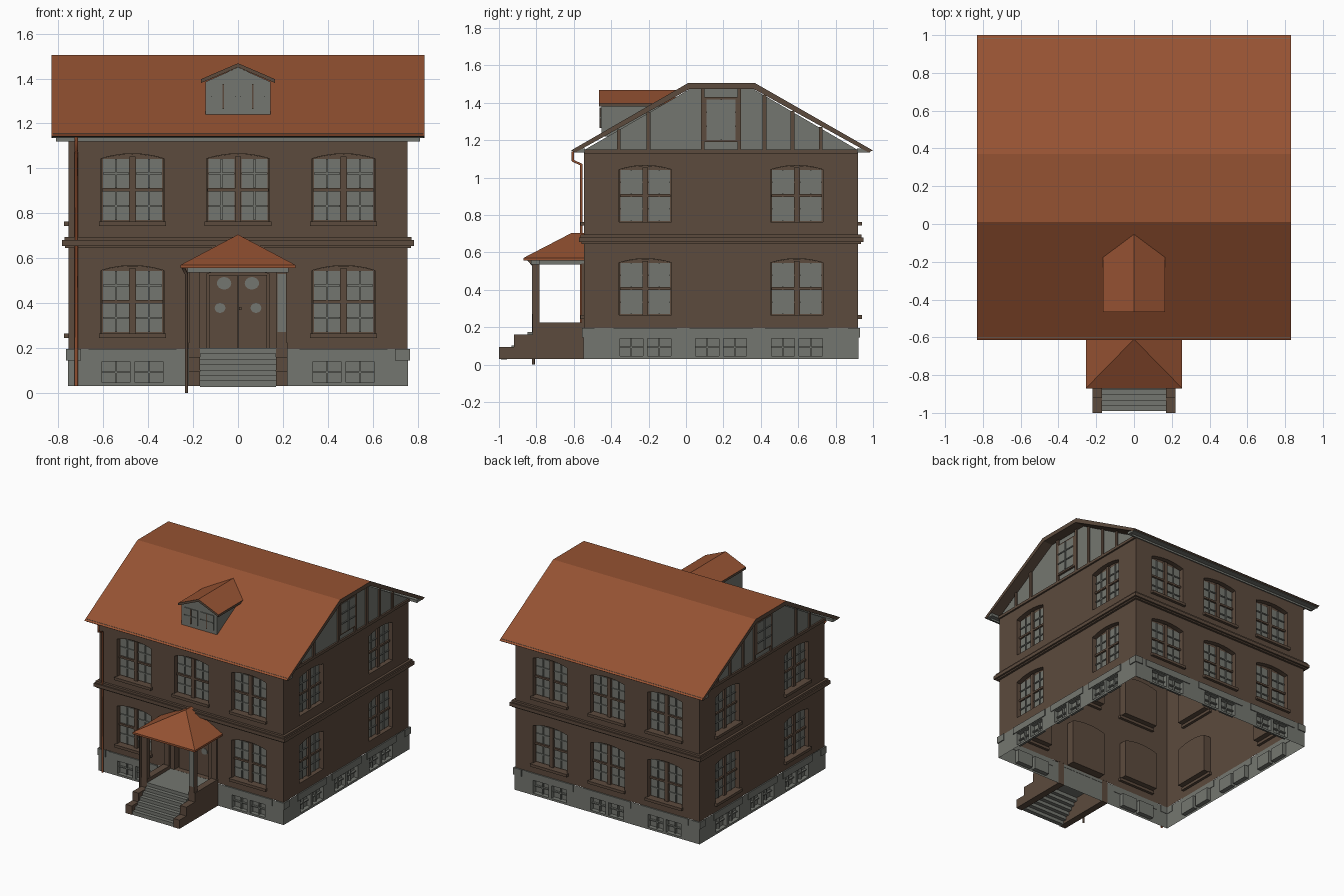
import bpy, bmesh, math
from mathutils import Matrix, Vector

if "Cube" in bpy.data.objects:
    bpy.data.objects.remove(bpy.data.objects["Cube"], do_unlink=True)


def material(name, rgb):
    m = bpy.data.materials.new(name)
    m.use_nodes = True
    m.diffuse_color = (*rgb, 1)
    m.node_tree.nodes["Principled BSDF"].inputs["Base Color"].default_value = (*rgb, 1)
    return m


BRICK = material("brown brick", (0.107, 0.069, 0.047))
TILE = material("orange roof tile", (0.30, 0.084, 0.032))
STONE = material("grey stone", (0.175, 0.183, 0.162))
I = Matrix.Identity(4)
parts = {}  # name -> (bmesh, material)


def part(name, mat):
    return parts.setdefault(name, (bmesh.new(), mat))[0]


def prism(name, mat, outline, y0, y1, M=I):
    """Extrude an outline in the local xz plane from y0 to y1."""
    bm = part(name, mat)
    a = [bm.verts.new(M @ Vector((x, y0, z))) for x, z in outline]
    b = [bm.verts.new(M @ Vector((x, y1, z))) for x, z in outline]
    n = len(outline)
    faces = [bm.faces.new(a), bm.faces.new(b[::-1])]
    faces += [bm.faces.new((a[i], b[i], b[(i + 1) % n], a[(i + 1) % n])) for i in range(n)]
    bmesh.ops.recalc_face_normals(bm, faces=faces)


def box(name, mat, x0, x1, y0, y1, z0, z1, M=I):
    prism(name, mat, [(x0, z0), (x1, z0), (x1, z1), (x0, z1)], y0, y1, M)


def hull(name, mat, points):
    bm = part(name, mat)
    bmesh.ops.convex_hull(bm, input=[bm.verts.new(p) for p in points])


def build(name):
    bm, mat = parts.pop(name)
    me = bpy.data.meshes.new(name)
    bm.to_mesh(me)
    bm.free()
    me.materials.append(mat)
    ob = bpy.data.objects.new(name, me)
    bpy.context.scene.collection.objects.link(ob)
    return ob


def arch(w, z0, z1, rise):
    steps = [i / 4 - 1 for i in range(9)]
    return [(-w, z0), (w, z0)] + [(-w * t, z1 + rise * (1 - t * t)) for t in steps]


# Each facade has local x along the wall and local -y pointing outward
MID, HX, HY = 0.1875, 0.755, 0.7325


def facade(angle, x, y):
    return Matrix.Translation((x, y, 0)) @ Matrix.Rotation(math.radians(angle), 4, "Z")


FRONT = facade(0, 0, MID - HY)
BACK = facade(180, 0, MID + HY)
LEFT = facade(90, HX, MID)
RIGHT = facade(-90, -HX, MID)
ROWS = (0.265, 0.763)
DEPTH = 0.06


def window(M, u, z0, sill):
    W = M @ Matrix.Translation((u, 0, 0))
    z1 = z0 + 0.28
    prism("wall_cutter", BRICK, arch(0.14, z0, z1, 0.022), -0.1, DEPTH, W)
    prism("window_backing", BRICK, arch(0.139, z0, z1, 0.021), 0.035, DEPTH - 0.001, W)
    for c in (-0.074, 0.074):
        for a, b in ((z0 + 0.006, z0 + 0.133), (z0 + 0.149, z1 - 0.002)):
            box("window_glass", STONE, c - 0.058, c + 0.058, 0.03, 0.036, a, b, W)
            m = (a + b) / 2
            box("window_muntins", STONE, c - 0.004, c + 0.004, 0.022, 0.031, a, b, W)
            box("window_muntins", STONE, c - 0.058, c + 0.058, 0.023, 0.031, m - 0.004, m + 0.004, W)
    box("window_frames", BRICK, -0.014, 0.014, 0.016, 0.04, z0, z1 + 0.01, W)
    box("window_frames", BRICK, -0.135, 0.135, 0.018, 0.04, z0 + 0.134, z0 + 0.148, W)
    if sill:
        box("window_sills", BRICK, -0.15, 0.15, -0.02, 0.02, z0 - 0.02, z0, W)


def cellar_window(M, u, half):
    W = M @ Matrix.Translation((u, 0, 0))
    for c in (-0.074, 0.074):
        box("plinth_cutter", STONE, c - 0.062, c + 0.062, -0.1, 0.03, 0.045, 0.14, W)
        box("cellar_muntins", STONE, c - 0.004, c + 0.004, 0.015, 0.03, 0.045, 0.14, W)
        box("cellar_muntins", STONE, c - 0.062, c + 0.062, 0.015, 0.03, 0.088, 0.096, W)
    box("plinth_lintels", STONE, -half, half, -0.009, 0.0, 0.145, 0.195, W)


# Walls and plinth
box("walls", BRICK, -HX, HX, MID - HY, MID + HY, 0.195, 1.15)
E = 0.003
box("plinth", STONE, -HX - E, HX + E, MID - HY - E, MID + HY + E, 0.03, 0.195)

spots = (
    (FRONT, HX, (-0.47, 0, 0.47), (-0.47, 0.47), (-0.47, 0.47), True),
    (BACK, HX, (-0.47, 0, 0.47), (-0.47, 0, 0.47), (-0.47, 0, 0.47), True),
    (LEFT, HY, (-0.405, 0.405), (-0.405, 0.405), (-0.405, 0, 0.405), False),
    (RIGHT, HY, (-0.405, 0.405), (-0.405, 0.405), (-0.405, 0, 0.405), True),
)
for M, half, upper, lower, cellar, sill in spots:
    for u in lower:
        window(M, u, ROWS[0], sill)
    for u in upper:
        window(M, u, ROWS[1], sill)
    for u in cellar:
        cellar_window(M, u, 0.195 if half == HX else 0.17)
    # String course between the storeys, and corner blocks
    for out, z0, z1 in ((0.015, 0.645, 0.655), (0.028, 0.655, 0.68), (0.018, 0.68, 0.695)):
        box("string_course", BRICK, -half - out, half + out, -out, 0, z0, z1, M)
    for s in (-1, 1):
        x0, x1 = sorted((s * (half - 0.055), s * (half + 0.01)))
        box("corner_blocks", STONE, x0, x1, -0.01, 0, 0.145, 0.195, M)

# Main roof with clipped ridge, brown below and on the verges
SIDEWAYS = Matrix.Rotation(math.radians(90), 4, "Z")
prism("roof", TILE, [(-0.615, 1.145), (0.01, 1.505), (0.37, 1.505), (1.0, 1.145),
                     (0.975, 1.135), (0.36, 1.475), (0.02, 1.475), (-0.59, 1.135)], -0.83, 0.83, SIDEWAYS)
prism("gables", STONE, [(-0.54, 1.15), (0.02, 1.473), (0.36, 1.473), (0.915, 1.15)], -HX, HX, SIDEWAYS)
for y0, y1, low in ((-0.6, -0.54, -0.57), (0.915, 0.985, 0.945)):
    box("eaves_cornice", STONE, -0.825, 0.825, y0, y1, 1.135, 1.155)
    box("eaves_cornice", STONE, -0.81, 0.81, min(low, y0 + 0.06), max(low, y0), 1.12, 1.137)

# Gable timbers and attic windows
for M, s in ((LEFT, 1), (RIGHT, -1)):
    for y in (-0.36, -0.2, 0.09, 0.285, 0.42, 0.57, 0.72):
        top = min(1.475, 1.475 + 0.57 * (y - 0.02), 1.475 - 0.57 * (y - 0.36))
        u = s * (y - MID)
        box("gable_timbers", BRICK, u - 0.01, u + 0.01, -0.012, 0, 1.15, top, M)
    box("gable_timbers", BRICK, -HY, HY, -0.012, 0, 1.13, 1.15, M)
    box("attic_window_frame", BRICK, -0.09, 0.09, -0.015, 0, 1.19, 1.43, M)
    box("attic_window_glass", STONE, -0.078, 0.078, -0.018, -0.01, 1.202, 1.418, M)
    box("attic_window_muntins", STONE, -0.004, 0.004, -0.025, -0.015, 1.202, 1.418, M)
    for z in (1.27, 1.345):
        box("attic_window_muntins", STONE, -0.078, 0.078, -0.024, -0.015, z, z + 0.008, M)

# Dormer
prism("dormer_body", STONE, [(-0.145, 1.22), (0.145, 1.22), (0.145, 1.385), (0, 1.45), (-0.145, 1.385)],
      -0.452, -0.12)
prism("dormer_roof", TILE, [(-0.165, 1.397), (0, 1.468), (0.165, 1.397), (0.165, 1.38),
                            (0, 1.45), (-0.165, 1.38)], -0.465, -0.055)
for c in (-0.065, 0.065):
    box("dormer_windows", STONE, c - 0.055, c + 0.055, -0.458, -0.45, 1.265, 1.375)
    box("dormer_muntins", BRICK, c - 0.003, c + 0.003, -0.462, -0.45, 1.265, 1.375)
    box("dormer_crossbars", STONE, c - 0.055, c + 0.055, -0.462, -0.45, 1.317, 1.323)

# Entrance door
prism("wall_cutter", BRICK, arch(0.14, 0.2, 0.53, 0.02), -0.1, DEPTH, FRONT)
for s in (-1, 1):
    box("door_leaves", BRICK, min(0.003 * s, 0.13 * s), max(0.003 * s, 0.13 * s), 0.04, 0.059, 0.2, 0.525, FRONT)
    for x, z, rx, rz in ((0.062, 0.488, 0.032, 0.028), (0.08, 0.378, 0.024, 0.022)):
        ring = [(s * x + rx * math.cos(t * math.pi / 8), z + rz * math.sin(t * math.pi / 8)) for t in range(16)]
        prism("door_lights", STONE, ring, 0.035, 0.042, FRONT)
box("door_knob", BRICK, 0.004, 0.016, 0.025, 0.042, 0.37, 0.382, FRONT)

# Porch: floor, stairs, stepped side walls, posts and beams
box("porch_floor", STONE, -0.17, 0.17, -0.82, -0.546, 0.175, 0.2)
N = 6
for i in range(N):
    y, z = -0.99 + i * 0.17 / N, 0.03 + (i + 1) * 0.17 / (N + 1)
    box("porch_stairs", STONE, -0.17, 0.17, y, y + 0.032, z - 0.028, z)
for s in (-1, 1):
    x0, x1 = sorted((s * 0.17, s * 0.22))
    for y0, y1, z in ((-1.0, -0.92, 0.095), (-0.92, -0.82, 0.16), (-0.82, -0.546, 0.225)):
        box("porch_side_walls", BRICK, x0, x1, y0, y1, 0.03, z)
    x0, x1 = sorted((s * 0.172, s * 0.215))
    box("porch_posts", BRICK, x0, x1, -0.82, -0.783, 0.2, 0.54)
    box("porch_pilasters", BRICK, x0, x1, -0.56, -0.544, 0.2, 0.54)
    box("porch_beams", STONE, x0, x1, -0.83, -0.545, 0.535, 0.557)
box("porch_beams", STONE, -0.225, 0.225, -0.83, -0.78, 0.535, 0.557)
box("porch_post_panel", STONE, 0.175, 0.213, -0.824, -0.819, 0.27, 0.53)
eave = [(x, y, z) for x in (-0.255, 0.255) for y in (-0.87, -0.545) for z in (0.556, 0.57)]
hull("porch_roof", TILE, eave + [(0, -0.61, 0.705), (0, -0.545, 0.705)])

# Cut the openings, then open the shell at the bottom
for name, drop_top in (("walls", False), ("plinth", True)):
    cutter_name = "wall_cutter" if name == "walls" else "plinth_cutter"
    ob, cutter = build(name), build(cutter_name)
    mod = ob.modifiers.new("openings", "BOOLEAN")
    mod.operation, mod.solver, mod.object = "DIFFERENCE", "EXACT", cutter
    mesh = bpy.data.meshes.new_from_object(ob.evaluated_get(bpy.context.evaluated_depsgraph_get()))
    ob.modifiers.clear()
    ob.data = mesh
    bpy.data.objects.remove(cutter, do_unlink=True)
    bm = bmesh.new()
    bm.from_mesh(mesh)
    zs = [v.co.z for v in bm.verts]
    lo, hi = min(zs), max(zs)
    gone = [f for f in bm.faces if all(v.co.z < lo + 1e-4 for v in f.verts)
            or (drop_top and all(v.co.z > hi - 1e-4 for v in f.verts))]
    bmesh.ops.delete(bm, geom=gone, context="FACES")
    bm.to_mesh(mesh)
    bm.free()

for name in list(parts):
    ob = build(name)
    if name in ("roof", "dormer_roof", "porch_roof"):
        ob.data.materials.append(BRICK)
        for f in ob.data.polygons:
            f.material_index = 0 if f.normal.z > 0.3 or name == "porch_roof" and f.normal.z > -0.5 else 1

# Rain pipes
pipes = {
    "main_rain_pipe": (TILE, [(-0.72, -0.605, 1.14), (-0.72, -0.605, 1.09), (-0.72, -0.56, 1.07), (-0.72, -0.56, 0.03)]),
    "porch_rain_pipe": (BRICK, [(-0.245, -0.84, 0.56), (-0.23, -0.815, 0.53), (-0.23, -0.815, 0.0)]),
}
for name, (mat, path) in pipes.items():
    cu = bpy.data.curves.new(name, "CURVE")
    cu.dimensions, cu.bevel_depth, cu.bevel_resolution = "3D", 0.008, 1
    sp = cu.splines.new("POLY")
    sp.points.add(len(path) - 1)
    for p, co in zip(sp.points, path):
        p.co = (*co, 1)
    cu.materials.append(mat)
    bpy.context.scene.collection.objects.link(bpy.data.objects.new(name, cu))
